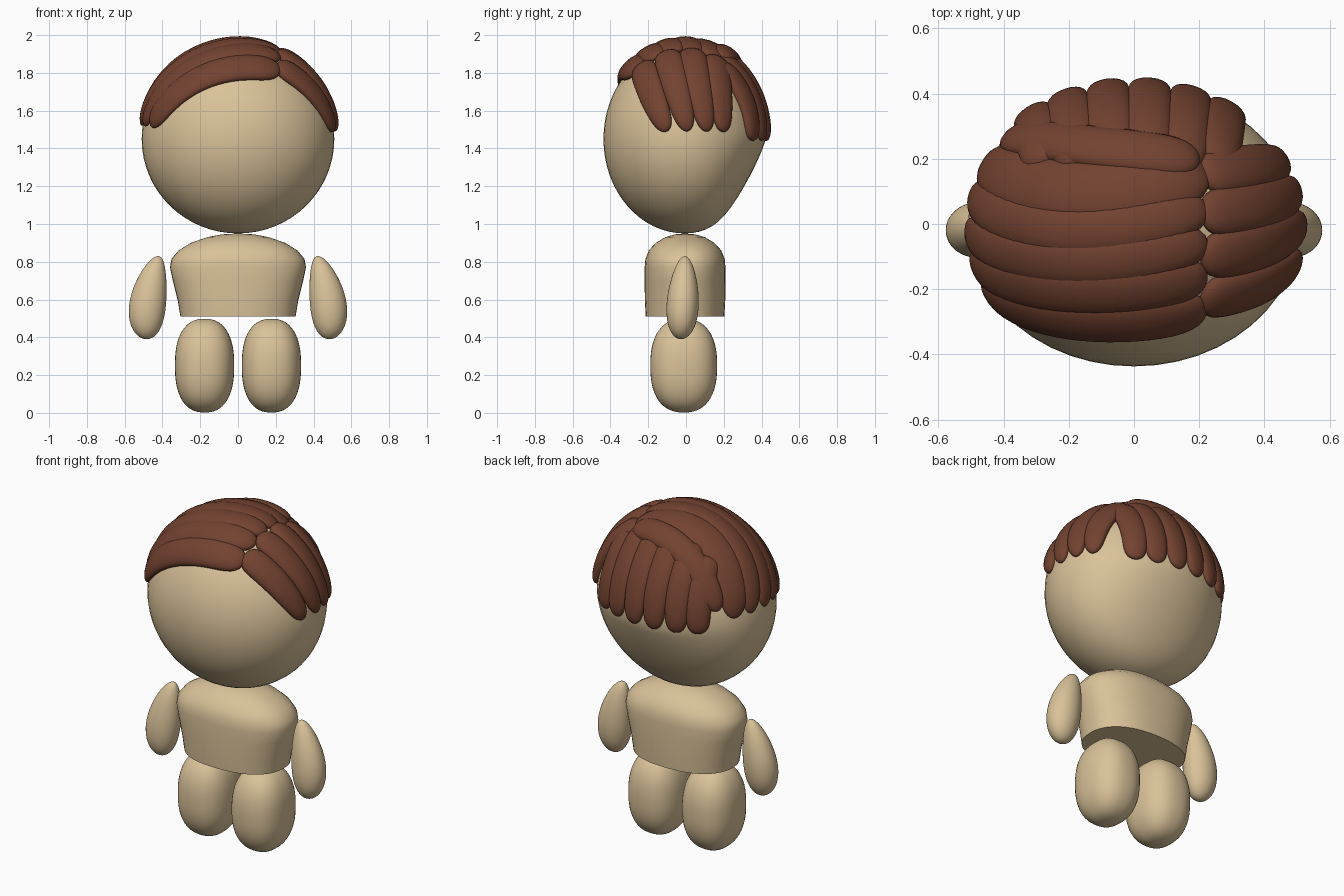
import bpy, bmesh, math
from mathutils import Vector

if "Cube" in bpy.data.objects:
    bpy.data.objects.remove(bpy.data.objects["Cube"])

R = Vector((0.51, 0.43, 0.50))   # head radii
C = Vector((0, -0.007, 1.45))    # head centre


def material(name, col):
    m = bpy.data.materials.new(name)
    m.diffuse_color = (*col, 1)
    m.use_nodes = True
    m.node_tree.nodes["Principled BSDF"].inputs["Base Color"].default_value = m.diffuse_color
    return m


SKIN = material("tan", (0.70, 0.54, 0.32))
HAIR = material("brown", (0.17, 0.055, 0.03))


def finish(name, bm, mat):
    bmesh.ops.recalc_face_normals(bm, faces=bm.faces)
    me = bpy.data.meshes.new(name)
    bm.to_mesh(me)
    bm.free()
    ob = bpy.data.objects.new(name, me)
    bpy.context.collection.objects.link(ob)
    me.materials.append(mat)
    me.polygons.foreach_set("use_smooth", [True] * len(me.polygons))
    me.set_sharp_from_angle(angle=math.radians(50))
    return ob


def ball(name, shape):
    """Sphere whose unit vertices are moved by shape()."""
    bm = bmesh.new()
    bmesh.ops.create_uvsphere(bm, u_segments=48, v_segments=32, radius=1)
    for v in bm.verts:
        v.co = shape(v.co)
    return finish(name, bm, SKIN)


def loft(bm, rings):
    """Skin a list of rings of points and cap both ends."""
    vs = [[bm.verts.new(p) for p in r] for r in rings]
    n = len(vs[0])
    for a, b in zip(vs, vs[1:]):
        for i in range(n):
            bm.faces.new((a[i], a[(i + 1) % n], b[(i + 1) % n], b[i]))
    bm.faces.new(vs[0])
    bm.faces.new(vs[-1])


def se(a, p):
    """Point on a superellipse at angle a."""
    c, s = math.cos(a), math.sin(a)
    return (math.copysign(abs(c) ** (2 / p), c), math.copysign(abs(s) ** (2 / p), s))


# Head: egg, flatter at the lower back
def head_shape(u):
    y = u.y * R.y
    if y > 0 and u.z < 0:
        y += 0.82 * u.z * y * y
    return Vector((u.x * R.x, y, u.z * R.z)) + C


ball("head", head_shape)

# Torso: rounded shoulders over a tapered trunk with flat bottom
profile = [(0.51, .305, .208), (0.60, .32, .213), (0.70, .345, .214), (0.77, .36, .214),
           (0.815, .352, .21), (0.86, .315, .192), (0.90, .25, .155), (0.93, .165, .105),
           (0.945, .085, .055), (0.949, .02, .012)]
bm = bmesh.new()
rings = []
for z, a, b in profile:
    ring = []
    for i in range(48):
        x, y = se(math.tau * i / 48, 2.3)
        ring.append((a * x, b * y - 0.005, z))
    rings.append(ring)
loft(bm, rings)
finish("torso", bm, SKIN)

# Arms and legs on both sides
for s, side in ((-1, "left"), (1, "right")):
    def arm(u):
        k = 1 - 0.22 * u.z
        return Vector((s * (0.474 + 0.095 * k * u.x - 0.03 * u.z - 0.02 * u.z ** 2),
                       -0.016 + 0.083 * k * u.y + 0.01 * u.z, 0.61 + 0.22 * u.z))

    def leg(u):
        p = 2.4
        u = u / sum(abs(c) ** p for c in u) ** (1 / p)
        return Vector((s * 0.177 + 0.157 * u.x, -0.012 + 0.177 * u.y, 0.25 + 0.248 * u.z))

    ball(side + "_arm", arm)
    ball(side + "_leg", leg)


# Hair: flat locks lofted along paths lying on the head
def unit(p):
    d = Vector(p) - C
    return Vector((d.x / R.x, d.y / R.y, d.z / R.z)).normalized()


def top(x, y):
    """Point on the upper head surface over (x, y)."""
    h = 1 - (x / R.x) ** 2 - ((y - C.y) / R.y) ** 2
    return (x, y, C.z + R.z * math.sqrt(max(h, 0.02)))


def lock(bm, p0, p1, p2, width, point=0.2, lift=0.012):
    a, b, c = unit(p0), unit(p1), unit(p2)
    m = (b - a).length / ((b - a).length + (c - b).length)

    def path(t):
        u = (a * ((t - m) * (t - 1) / m) + b * (t * (t - 1) / (m * (m - 1)))
             + c * (t * (t - m) / (1 - m))).normalized()
        return u

    N = 26
    rings = []
    for k in range(N + 1):
        t = 0.5 - 0.5 * math.cos(math.pi * k / N)
        u = path(t)
        pos = Vector((u.x * R.x, u.y * R.y, u.z * R.z)) + C
        n = Vector((u.x / R.x, u.y / R.y, u.z / R.z)).normalized()
        d = path(t + 0.01) - path(t - 0.01)
        side = Vector((d.x * R.x, d.y * R.y, d.z * R.z)).cross(n).normalized()
        end = max(1 - abs(2 * t - 1) ** 9, 0.003) ** 0.5
        w = width * end * (1 - point * t ** 3)
        h = 0.036 * end * (1 - 0.25 * t)
        ring = []
        for i in range(20):
            x, y = se(math.tau * i / 20, 2.3)
            x *= w
            ring.append(pos + side * x + n * (lift * (1 - 0.6 * t) + h * y - x * x / 0.9))
        rings.append(ring)
    loft(bm, rings)


# Locks swept left from the parting: start, middle and end y, half width
bm = bmesh.new()
for y0, y1, y2, w in ((.15, .10, .21, .10), (.05, -.02, .10, .08), (-.05, -.115, -.01, .08),
                      (-.15, -.205, -.11, .085), (-.25, -.295, -.21, .088)):
    lock(bm, top(.22, y0), top(-.14, y1), (-.49, y2, 1.52), w)
finish("left_swept_hair", bm, HAIR)

# Locks swept right from the parting
bm = bmesh.new()
for y0, y1, y2 in ((.15, .18, .22), (.03, .06, .115), (-.10, -.06, .01), (-.225, -.18, -.10)):
    lock(bm, top(.2, y0), top(.40, y1), (.50, y2, 1.49), .078, point=0.45)
finish("right_swept_hair", bm, HAIR)

# Locks hanging down the back
bm = bmesh.new()
for x in (.275, .165, .045, -.075, -.195, -.305):
    lock(bm, top(x * 0.9, .17), top(x, .32),
         (x * 1.08, .43 * math.sqrt(1 - (x / .51) ** 2), 1.44), .074)
finish("back_hair", bm, HAIR)

# Lock lying over the crown towards the back left
bm = bmesh.new()
lock(bm, top(.19, .18), top(-.14, .23), (-.40, .27, 1.57), .075, lift=0.03)
finish("crown_lock", bm, HAIR)
